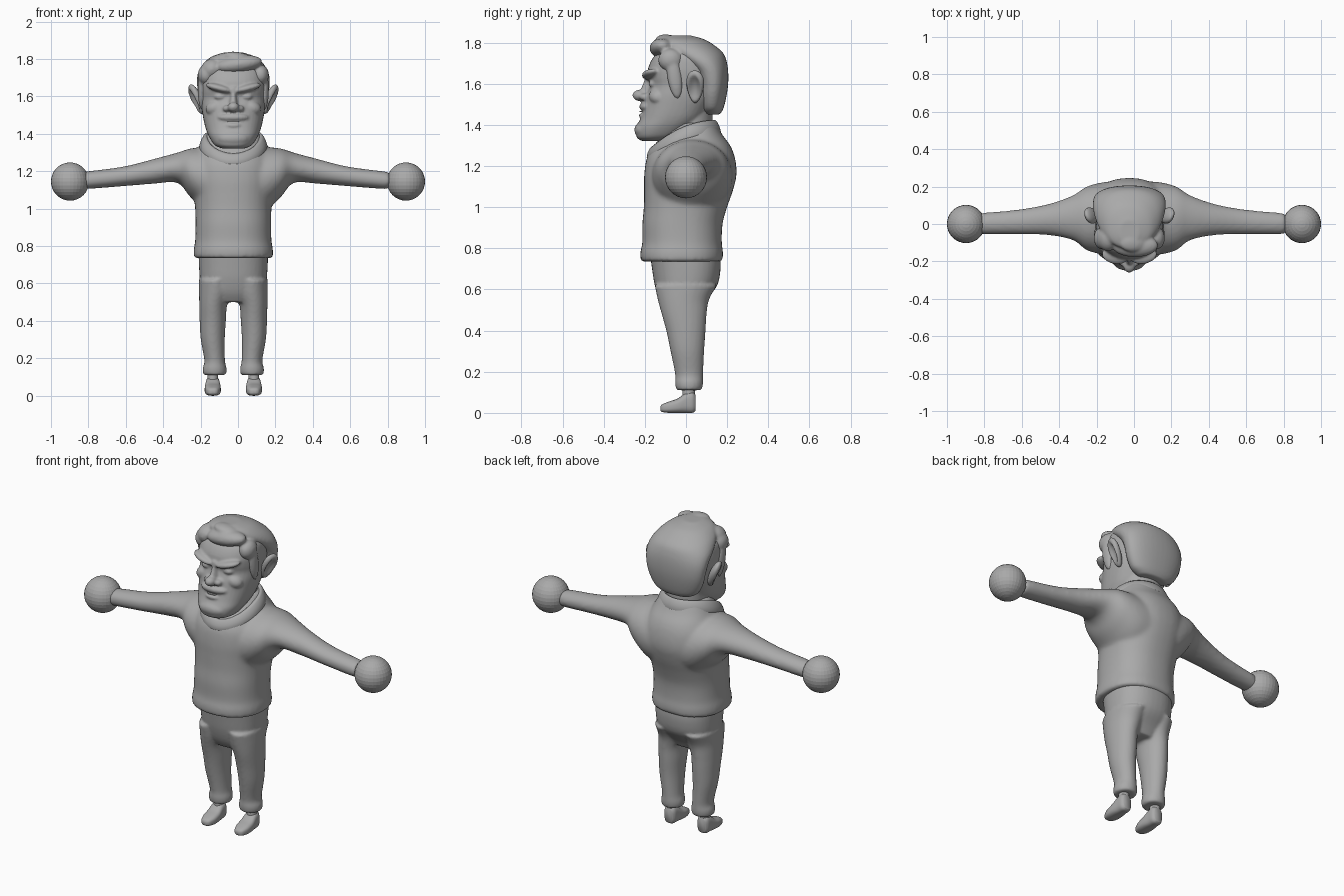
import bpy, bmesh, math
from mathutils import Matrix, Euler

if "Cube" in bpy.data.objects:
    bpy.data.objects.remove(bpy.data.objects["Cube"])

CX = -0.025  # the figure stands slightly left of centre
grey = bpy.data.materials.new("clay grey")
grey.diffuse_color = (0.4, 0.4, 0.4, 1)
grey.use_nodes = True
grey.node_tree.nodes["Principled BSDF"].inputs["Base Color"].default_value = grey.diffuse_color


def make(name, bm, smooth=True):
    bmesh.ops.recalc_face_normals(bm, faces=bm.faces)
    for f in bm.faces:
        f.smooth = smooth
    me = bpy.data.meshes.new(name)
    bm.to_mesh(me)
    bm.free()
    me.materials.append(grey)
    ob = bpy.data.objects.new(name, me)
    bpy.context.collection.objects.link(ob)
    return ob


def spline(secs, steps):
    """Catmull-Rom through the sections."""
    out = []
    for i in range(len(secs) - 1):
        q = [secs[max(i - 1, 0)], secs[i], secs[i + 1], secs[min(i + 2, len(secs) - 1)]]
        for k in range(steps):
            t = k / steps
            out.append([0.5 * (2 * b + (c - a) * t + (2 * a - 5 * b + 4 * c - d) * t * t
                               + (3 * b - a - 3 * c + d) * t ** 3) for a, b, c, d in zip(*q)])
    return out + [list(secs[-1])]


def loft(name, secs, axis='z', p=2.0, cx=CX, n=40, steps=4):
    """Sections (pos, half width, lo, hi) or (pos, a0, a1, b0, b1) along an axis."""
    full = [s if len(s) == 5 else (s[0], cx - s[1], cx + s[1], s[2], s[3]) for s in secs]
    bm = bmesh.new()
    rings = []
    for t, a0, a1, b0, b1 in spline(full, steps):
        ring = []
        for k in range(n):
            c, s = math.cos(math.tau * k / n), math.sin(math.tau * k / n)
            c, s = (math.copysign(abs(v) ** (2 / p), v) for v in (c, s))
            a, b = (a0 + a1 + (a1 - a0) * c) / 2, (b0 + b1 + (b1 - b0) * s) / 2
            ring.append(bm.verts.new({'z': (a, b, t), 'y': (a, t, b), 'x': (t, a, b)}[axis]))
        rings.append(ring)
    for r, q in zip(rings, rings[1:]):
        for k in range(n):
            bm.faces.new((r[k], r[(k + 1) % n], q[(k + 1) % n], q[k]))
    bm.faces.new(rings[0])
    bm.faces.new(rings[-1])
    return make(name, bm)


def blob(name, loc, rad, rot=(0, 0, 0), smooth=True, seg=32):
    bm = bmesh.new()
    m = (Matrix.Translation(loc) @ Euler([math.radians(r) for r in rot]).to_matrix().to_4x4()
         @ Matrix.Diagonal((*rad, 1)))
    bmesh.ops.create_uvsphere(bm, u_segments=seg, v_segments=seg // 2, radius=1, matrix=m)
    return make(name, bm, smooth)


def pair(name, loc, rad, rot=(0, 0, 0)):
    """Blob mirrored on both sides of the figure."""
    return [blob(name, (CX + s * loc[0], loc[1], loc[2]), rad, (rot[0], s * rot[1], s * rot[2]))
            for s in (-1, 1)]


def fuse(name, obs, voxel, repeat):
    """Melt overlapping volumes into one soft sculpted surface."""
    bpy.ops.object.select_all(action='DESELECT')
    for o in obs:
        o.select_set(True)
    bpy.context.view_layer.objects.active = obs[0]
    bpy.ops.object.join()
    ob = obs[0]
    ob.name = name
    r = ob.modifiers.new("Remesh", 'REMESH')
    r.mode, r.voxel_size, r.use_smooth_shade = 'VOXEL', voxel, True
    s = ob.modifiers.new("Smooth", 'SMOOTH')
    s.factor, s.iterations = 0.5, repeat
    return ob


# sweater: torso plus sleeves
parts = [loft("torso", [(.735, .212, -.22, .178), (.78, .212, -.222, .18), (.83, .204, -.212, .174),
                        (.92, .202, -.212, .178), (1.0, .204, -.205, .2), (1.08, .212, -.204, .228),
                        (1.16, .225, -.203, .246), (1.24, .22, -.19, .238), (1.3, .195, -.155, .215),
                        (1.35, .17, -.115, .178), (1.41, .135, -.06, .145)], p=2.3)]
for s in (-1, 1):
    sleeve = [(.825, -.05, .055, 1.107, 1.195), (.79, -.055, .06, 1.105, 1.2), (.6, -.055, .078, 1.12, 1.225),
              (.44, -.06, .108, 1.133, 1.265), (.31, -.088, .155, 1.138, 1.3), (.24, -.14, .2, 1.06, 1.322),
              (.14, -.165, .225, .98, 1.33), (0, -.17, .23, .97, 1.33)]
    parts.append(loft("sleeve", [(s * a[0] - .013, *a[1:]) for a in sleeve], 'x'))
fuse("sweater", parts, .012, 6)

# collar: folded band, high at the nape and dipping to a V in front
bm = bmesh.new()
N = 48
rows = []
for rx, yf, yb, zb, zf in ((.12, -.13, .12, 1.38, 1.25), (.14, -.155, .135, 1.425, 1.3),
                           (.16, -.175, .15, 1.425, 1.295), (.19, -.2, .178, 1.36, 1.235),
                           (.175, -.175, .16, 1.34, 1.22)):
    row = []
    for k in range(N):
        a = math.tau * k / N
        f = ((1 + math.cos(a)) / 2) ** 2
        row.append(bm.verts.new((CX + rx * math.sin(a), (yf + yb) / 2 + (yf - yb) / 2 * math.cos(a),
                                 zb + (zf - zb) * f)))
    rows.append(row)
for r, q in zip(rows, rows[1:] + rows[:1]):
    for k in range(N):
        bm.faces.new((r[k], r[(k + 1) % N], q[(k + 1) % N], q[k]))
collar = make("collar", bm)
collar.modifiers.new("Soft", 'SUBSURF').levels = 1

# trousers: hips plus two legs
parts = [loft("hips", [(.5, .13, -.1, .07), (.55, .165, -.13, .1), (.62, .178, -.152, .152),
                       (.7, .184, -.165, .168), (.77, .186, -.175, .165)], p=2.3)]
for s in (-1, 1):
    leg = [(.115, .05, .058, -.035, .065), (.125, .063, .1, -.05, .08), (.15, .063, .1, -.053, .083),
           (.19, .055, .1, -.053, .083), (.3, .064, .11, -.075, .088), (.4, .07, .11, -.096, .095),
           (.48, .074, .108, -.118, .1), (.55, .086, .097, -.137, .112), (.62, .09, .094, -.152, .15)]
    leg[0] = (.11, .058, .1, -.045, .075)
    parts.append(loft("leg", [(z, CX + s * c - h, CX + s * c + h, f, b) for z, h, c, f, b in leg]))
fuse("trousers", parts, .009, 3)

for s in (-1, 1):
    c = CX + s * .11
    # ankles and shoes
    loft("ankle", [(.05, .03, -.02, .042), (.13, .027, -.015, .045)], cx=c)
    loft("shoe", [(-.125, .012, .012, .03), (-.115, .028, .004, .042), (-.08, .041, 0, .056),
                  (-.04, .043, 0, .07), (0, .039, 0, .098), (.03, .036, 0, .104), (.045, .026, .008, .09)],
         'y', p=2.8, cx=c)
    # wrists and ball hands
    loft("wrist", [(s * .75, -.025, .03, 1.12, 1.18), (s * .85, -.025, .03, 1.12, 1.18)], 'x')
    blob("ball_hand", (s * .898, 0, 1.145), (.102, .102, .102), smooth=False)

# head: skull and jaw with the facial forms melted in
parts = [loft("skull", [(1.322, .06, -.215, -.09), (1.34, .1, -.24, -.03), (1.385, .13, -.242, .04),
                        (1.43, .148, -.222, .09), (1.48, .16, -.207, .12), (1.54, .17, -.195, .15),
                        (1.59, .173, -.178, .16), (1.63, .177, -.185, .17), (1.68, .178, -.183, .17),
                        (1.74, .165, -.15, .15), (1.79, .11, -.09, .1)], p=2.3),
         loft("neck", [(1.25, .12, -.1, .13), (1.36, .115, -.09, .13), (1.5, .12, -.06, .13)]),
         loft("nose_bridge", [(1.53, .03, -.235, -.1), (1.57, .025, -.222, -.1), (1.61, .02, -.205, -.1),
                              (1.65, .026, -.2, -.1)]),
         blob("nose_tip", (CX, -.225, 1.543), (.031, .035, .027)),
         blob("upper_lip", (CX, -.185, 1.488), (.085, .042, .026)),
         blob("lower_lip", (CX, -.198, 1.445), (.05, .032, .015)),
         blob("chin", (CX, -.205, 1.375), (.085, .046, .042))]
parts += pair("nostril", (.035, -.198, 1.535), (.022, .028, .018))
parts += pair("cheek", (.095, -.135, 1.54), (.055, .045, .04), (0, 20, 0))
parts += pair("brow", (.075, -.168, 1.645), (.075, .046, .021), (0, -14, 10))
parts += pair("eye", (.07, -.152, 1.598), (.034, .03, .018))
fuse("head", parts, .007, 3)

# mouth line as a thin dark crease plate
loft("mouth", [(1.463, .03, -.226, -.2), (1.466, .03, -.226, -.2)], p=2.5)

# ears: rim with a shallow bowl
for s in (-1, 1):
    bm = bmesh.new()
    m = (Matrix.Translation((CX + s * .197, .045, 1.585))
         @ Euler((math.radians(-8), s * math.radians(22), s * math.radians(-20))).to_matrix().to_4x4())
    bmesh.ops.create_uvsphere(bm, u_segments=28, v_segments=16, radius=1,
                              matrix=Matrix.Diagonal((.028, .043, .085, 1)))
    for v in bm.verts:
        v.co.y *= 1 + 3.5 * v.co.z                       # broad top, narrow lobe
        d = (v.co.y / .034) ** 2 + (v.co.z / .068) ** 2
        if v.co.x * s > 0 and d < 1:
            v.co.x -= s * .03 * (1 - d)                  # hollow
    bmesh.ops.transform(bm, matrix=m, verts=bm.verts)
    make("ear", bm)

# hair: back mass, cap, quiff and sideburns
parts = [loft("hair_back", [(1.45, .09, .09, .165), (1.48, .14, .07, .182), (1.54, .172, .06, .197),
                            (1.6, .187, .055, .205), (1.66, .194, .03, .205), (1.71, .193, -.03, .197),
                            (1.75, .178, -.09, .18), (1.785, .152, -.125, .14), (1.815, .112, -.13, .09),
                            (1.835, .05, -.1, .02)], p=2.2),
         blob("quiff", (CX + .03, -.115, 1.772), (.125, .062, .046), (0, -8, 0)),
         blob("quiff_crest", (CX + .02, -.1, 1.81), (.075, .05, .028), (0, 8, 0)),
         blob("parting", (CX - .115, -.075, 1.745), (.06, .07, .055), (0, -35, 0))]
parts += pair("sideburn", (.165, -.055, 1.635), (.025, .036, .11), (8, 0, 0))
parts += pair("temple", (.145, -.075, 1.715), (.045, .06, .055))
fuse("hair", parts, .008, 3)
